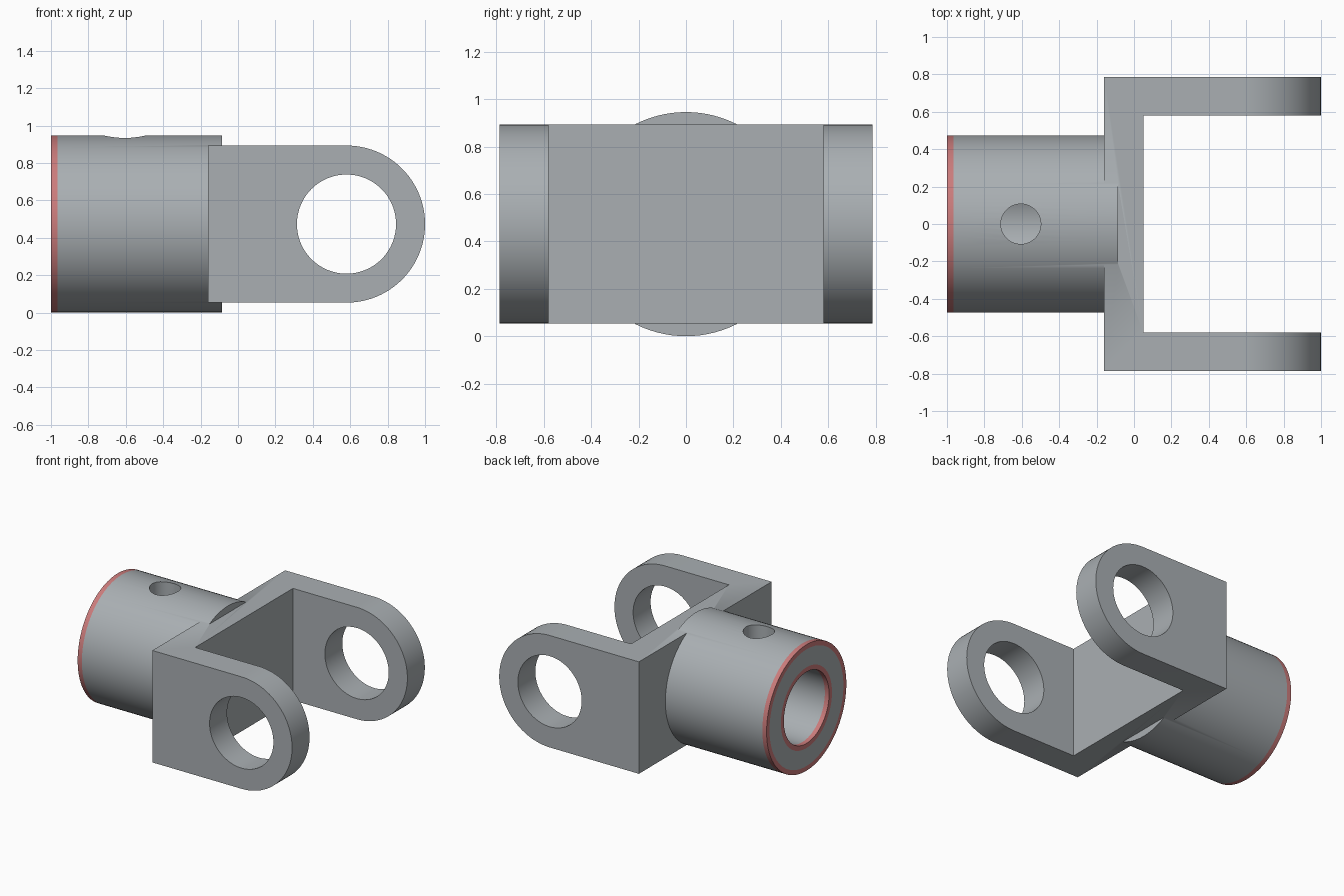
import bpy, bmesh, math

if "Cube" in bpy.data.objects:
    bpy.data.objects.remove(bpy.data.objects["Cube"])

ZC = 0.473          # height of the shaft axis
SEG = 96


def material(name, rgb):
    m = bpy.data.materials.new(name)
    m.diffuse_color = (*rgb, 1)
    m.use_nodes = True
    m.node_tree.nodes["Principled BSDF"].inputs["Base Color"].default_value = m.diffuse_color
    return m


steel = material("grey steel", (0.40, 0.43, 0.45))
red = material("red edge", (0.60, 0.20, 0.20))


def make_object(name, bm):
    bmesh.ops.remove_doubles(bm, verts=bm.verts, dist=1e-5)
    bmesh.ops.recalc_face_normals(bm, faces=bm.faces)
    mesh = bpy.data.meshes.new(name)
    bm.to_mesh(mesh)
    bm.free()
    mesh.materials.append(steel)
    mesh.materials.append(red)
    ob = bpy.data.objects.new(name, mesh)
    bpy.context.collection.objects.link(ob)
    return ob


def lathe_x(name, profile, red_segments=()):
    """Spin an (x, radius) profile round the shaft axis."""
    bm = bmesh.new()
    rings = []
    for x, r in profile:
        rings.append([bm.verts.new((x, r * math.cos(2 * math.pi * i / SEG),
                                    ZC + r * math.sin(2 * math.pi * i / SEG)))
                      for i in range(SEG)])
    for k, (a, b) in enumerate(zip(rings, rings[1:])):
        for i in range(SEG):
            j = (i + 1) % SEG
            f = bm.faces.new((a[i], a[j], b[j], b[i]))
            f.material_index = 1 if k in red_segments else 0
    return make_object(name, bm)


def extrude_y(name, outline, half):
    """Extrude an (x, z) outline symmetrically along y."""
    bm = bmesh.new()
    face = bm.faces.new([bm.verts.new((x, -half, z)) for x, z in outline])
    new = bmesh.ops.extrude_face_region(bm, geom=[face])["geom"]
    moved = [v for v in new if isinstance(v, bmesh.types.BMVert)]
    bmesh.ops.translate(bm, verts=moved, vec=(0, 2 * half, 0))
    return make_object(name, bm)


def arc(cx, cz, r, start, end, n):
    return [(cx + r * math.cos(start + (end - start) * i / n),
             cz + r * math.sin(start + (end - start) * i / n)) for i in range(n + 1)]


def combine(target, other, operation):
    mod = target.modifiers.new("combine", 'BOOLEAN')
    mod.operation = operation
    mod.solver = 'EXACT'
    mod.object = other
    bpy.context.view_layer.objects.active = target
    bpy.ops.object.modifier_apply(modifier=mod.name)
    bpy.data.objects.remove(other, do_unlink=True)


# Fork: round-ended block, hollowed between the arms and drilled for the pin
R = 0.42
fork = extrude_y("fork_yoke", [(-0.16, ZC + R), (-0.16, ZC - R)]
                 + arc(0.58, ZC, R, -math.pi / 2, math.pi / 2, 48), 0.787)
gap = extrude_y("gap_cutter", [(0.05, -1), (2, -1), (2, 2), (0.05, 2)], 0.58)
combine(fork, gap, 'DIFFERENCE')
pin = extrude_y("pin_cutter", arc(0.58, ZC, 0.265, 0, 2 * math.pi, SEG)[:-1], 1.2)
combine(fork, pin, 'DIFFERENCE')

# Socket: bored cylinder with red-marked rims at its open end
socket = lathe_x("socket", [
    (-0.158, 0), (-0.158, 0.268), (-0.965, 0.268), (-1, 0.268), (-1, 0.303),
    (-1, 0.438), (-1, 0.473), (-0.965, 0.473), (-0.085, 0.473), (-0.085, 0)],
    red_segments=(2, 3, 5, 6))

# Set-screw hole through the top wall
bm = bmesh.new()
bmesh.ops.create_cone(bm, cap_ends=True, segments=48, radius1=0.107, radius2=0.107, depth=0.7)
bmesh.ops.translate(bm, verts=bm.verts, vec=(-0.605, 0, ZC + 0.4))
combine(socket, make_object("screw_cutter", bm), 'DIFFERENCE')

# Join into one solid
combine(fork, socket, 'UNION')
bpy.ops.object.select_all(action='DESELECT')
fork.select_set(True)
bpy.context.view_layer.objects.active = fork
bpy.ops.object.shade_smooth_by_angle(angle=math.radians(30))
